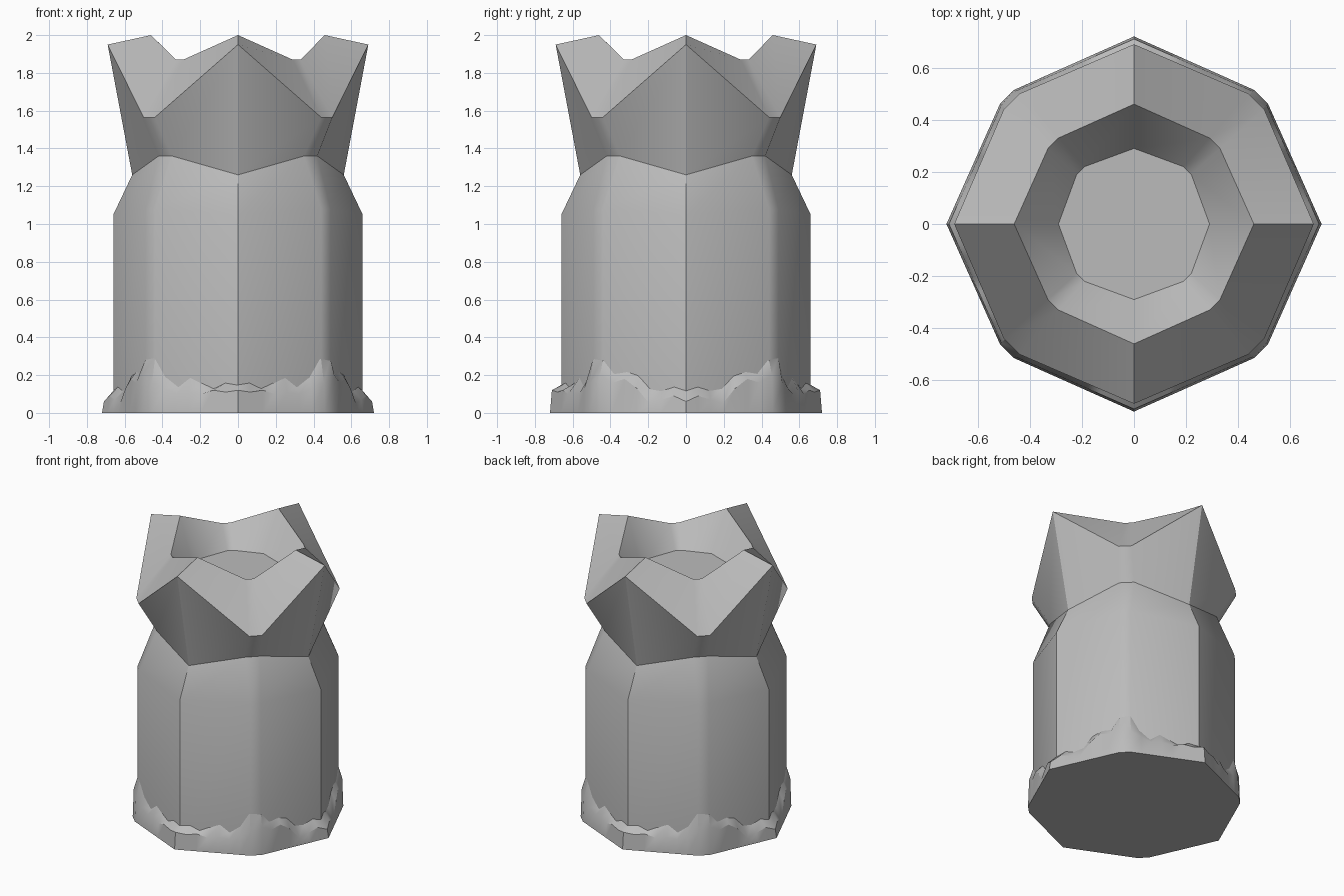
import bpy

cube = bpy.data.objects.get("Cube")
if cube:
    bpy.data.objects.remove(cube, do_unlink=True)

stone = bpy.data.materials.new("grey stone")
stone.use_nodes = True
GREY = (0.5, 0.5, 0.5, 1)
stone.diffuse_color = GREY
bsdf = next(n for n in stone.node_tree.nodes if n.type == 'BSDF_PRINCIPLED')
bsdf.inputs["Base Color"].default_value = GREY
bsdf.inputs["Roughness"].default_value = 0.9


def all_round(x_half, y_half):
    """Repeat a quarter outline, given from each axis to its corner, around z."""
    quarter = x_half + y_half[::-1]
    ring = []
    for sx, sy in ((1, 1), (-1, 1), (-1, -1), (1, -1)):
        pts = [(x * sx, y * sy, z) for x, y, z in quarter]
        if sx * sy < 0:
            pts.reverse()
        ring += pts[:-1]
    return ring


def octagon(radius, z, near, far, corner_z):
    """Octagon with points on the axes and clipped diagonal corners."""
    return all_round([(radius, 0, z), (far, near, corner_z)],
                     [(0, radius, z), (near, far, corner_z)])


def loft(name, rings, cap_start=False, cap_end=False):
    n = len(rings[0])
    faces = [(k * n + i, k * n + (i + 1) % n, (k + 1) * n + (i + 1) % n, (k + 1) * n + i)
             for k in range(len(rings) - 1) for i in range(n)]
    if cap_start:
        faces.append(tuple(reversed(range(n))))
    if cap_end:
        faces.append(tuple(range((len(rings) - 1) * n, len(rings) * n)))
    mesh = bpy.data.meshes.new(name)
    mesh.from_pydata([p for r in rings for p in r], [], faces)
    mesh.materials.append(stone)
    obj = bpy.data.objects.new(name, mesh)
    bpy.context.collection.objects.link(obj)
    bpy.ops.object.select_all(action='DESELECT')
    obj.select_set(True)
    bpy.context.view_layer.objects.active = obj
    bpy.ops.object.shade_smooth_by_angle(angle=0.55)
    return obj


# Column body with a tapered shoulder up to the neck
neck = octagon(0.56, 1.26, 0.35, 0.42, 1.36)
loft("column_body", [octagon(0.66, 0.03, 0.44, 0.49, 0.03),
                     octagon(0.66, 1.05, 0.44, 0.49, 1.08), neck])

# Four-pointed crown: flared wall, sloping rim, bowl and bowl floor
loft("crown", [neck,
               octagon(0.69, 1.95, 0.44, 0.50, 1.565),
               octagon(0.46, 2.0, 0.29, 0.33, 1.87),
               octagon(0.29, 1.74, 0.19, 0.22, 1.74)], cap_end=True)

# Broken footing: ragged ledge heights from the middle of a face to its corner
SIDE_LIP = [0.06, 0.09, 0.07, 0.05, 0.13, 0.18, 0.16, 0.20]
SIDE_TOP = [0.12, 0.14, 0.12, 0.13, 0.20, 0.22, 0.21, 0.29]
FRONT_LIP = [0.12, 0.11, 0.12, 0.10, 0.11, 0.10, 0.13, 0.16]
FRONT_TOP = [0.15, 0.16, 0.13, 0.16, 0.19, 0.14, 0.19, 0.30]


def ragged(radius, near, far, side, front):
    last = len(side) - 1
    x_half, y_half = [], []
    for i in range(last + 1):
        t = i / last
        along, out = near * t, radius + (far - radius) * t
        x_half.append((out, along, side[i]))
        y_half.append((along, out, front[i]))
    return all_round(x_half, y_half)


flat = [0] * len(SIDE_LIP)
loft("broken_footing", [ragged(0.72, 0.46, 0.515, flat, flat),
                        ragged(0.71, 0.455, 0.51, SIDE_LIP, FRONT_LIP),
                        ragged(0.657, 0.438, 0.488, SIDE_TOP, FRONT_TOP)], cap_start=True)
